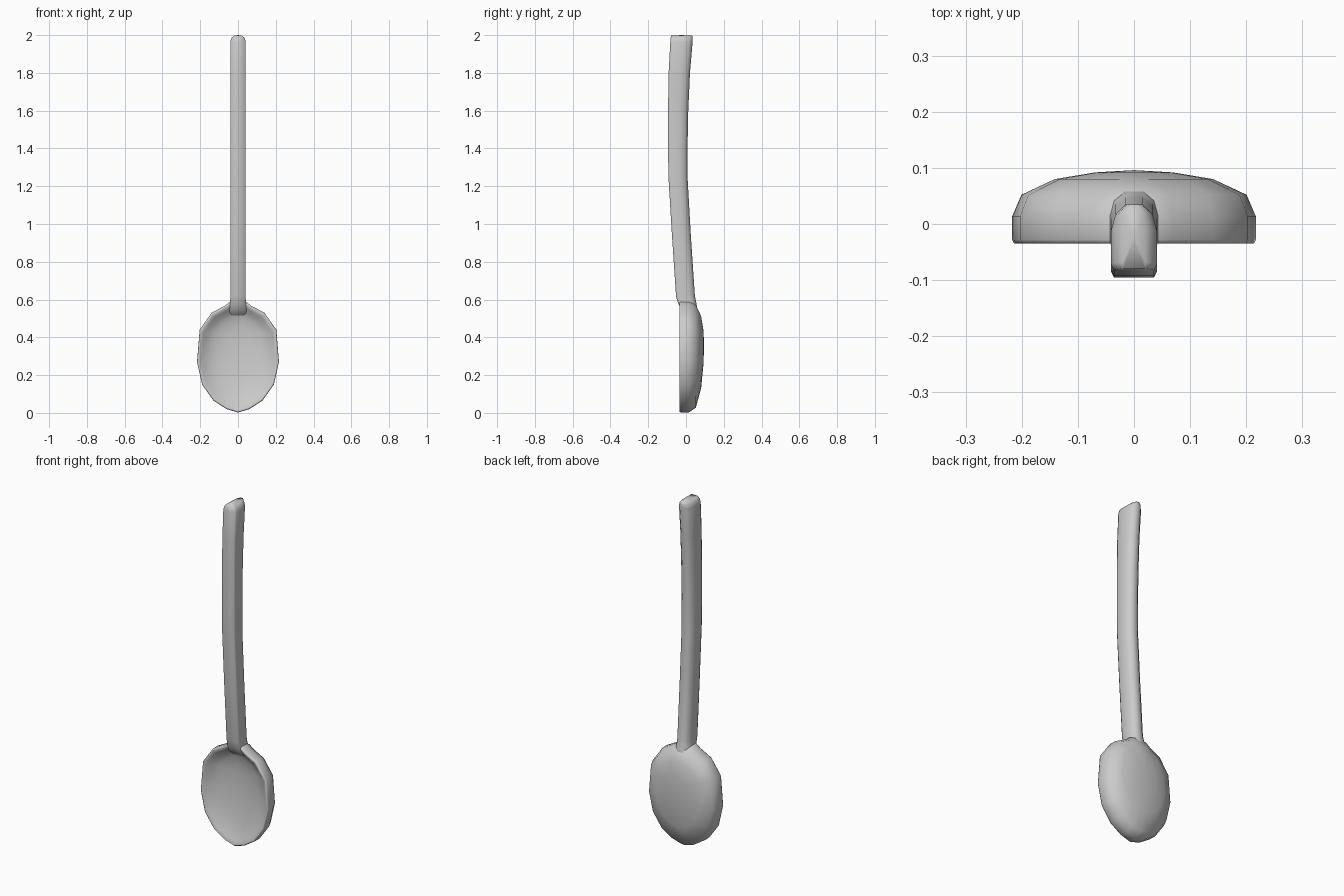
import bpy, bmesh


def loft(name, rings, cap_start, cap_end):
    """Skin closed rings of points; each end closes with a fan to a given point."""
    bm = bmesh.new()
    loops = [[bm.verts.new(p) for p in ring] for ring in rings]
    n = len(loops[0])
    for a, b in zip(loops, loops[1:]):
        for i in range(n):
            j = (i + 1) % n
            bm.faces.new((a[i], a[j], b[j], b[i]))
    for ring, point in ((loops[0], cap_start), (loops[-1], cap_end)):
        tip = bm.verts.new(point)
        for i in range(n):
            bm.faces.new((ring[i], ring[(i + 1) % n], tip))
    bmesh.ops.recalc_face_normals(bm, faces=bm.faces)
    mesh = bpy.data.meshes.new(name)
    bm.to_mesh(mesh)
    bm.free()
    for p in mesh.polygons:
        p.use_smooth = True
    obj = bpy.data.objects.new(name, mesh)
    bpy.context.collection.objects.link(obj)
    return obj


# Bowl: half outline (x, z) mirrored, then nested rings (scale, y, centre z)
# running from the shallow hollow over the rim to the rounded back
half = [(0, 0.002), (0.06, 0.02), (0.13, 0.065), (0.19, 0.15), (0.217, 0.27),
        (0.203, 0.44), (0.14, 0.53), (0.07, 0.567), (0.04, 0.59)]
outline = half + [(-x, z) for x, z in reversed(half[1:])]
profile = [(0.3, 0.018, 0.38), (0.55, 0.009, 0.37), (0.76, -0.006, 0.35),
           (0.9, -0.026, 0.335), (0.96, -0.035, 0.335), (0.985, -0.035, 0.34),
           (1, -0.028, 0.34), (1, 0.014, 0.34), (0.925, 0.052, 0.34),
           (0.65, 0.080, 0.35), (0.32, 0.092, 0.36)]
bowl_rings = [[(x * s, y, c + (z - 0.34) * s) for x, z in outline]
              for s, y, c in profile]
loft("bowl", bowl_rings, (0, 0.022, 0.39), (0, 0.096, 0.36))

# Handle: flat-fronted, round-backed section swept along a gentle bend
side = [(0.036, 0), (0.041, 0.1), (0.041, 0.6), (0.033, 0.85), (0.015, 1)]
section = side + [(-x, t) for x, t in reversed(side)]
# stations: z, front y, back y, width scale
stations = [(0.5, 0.02, 0.06, 0.9), (0.545, -0.022, 0.06, 1.25), (0.575, -0.039, 0.056, 1.08),
            (0.6, -0.048, 0.051, 1),
            (0.62, -0.053, 0.047, 1), (0.95, -0.075, 0.025, 1),
            (1.25, -0.093, 0.008, 1), (1.4, -0.095, 0.008, 1),
            (1.6, -0.095, 0.012, 1), (1.8, -0.092, 0.021, 1),
            (1.965, -0.083, 0.035, 1), (1.985, -0.081, 0.035, 0.85),
            (1.997, -0.079, 0.033, 0.5)]
handle_rings = [[(x * w, f + (b - f) * t, z) for x, t in section]
                for z, f, b, w in stations]
loft("handle", handle_rings, (0, 0.04, 0.49), (0, -0.025, 2.0))
